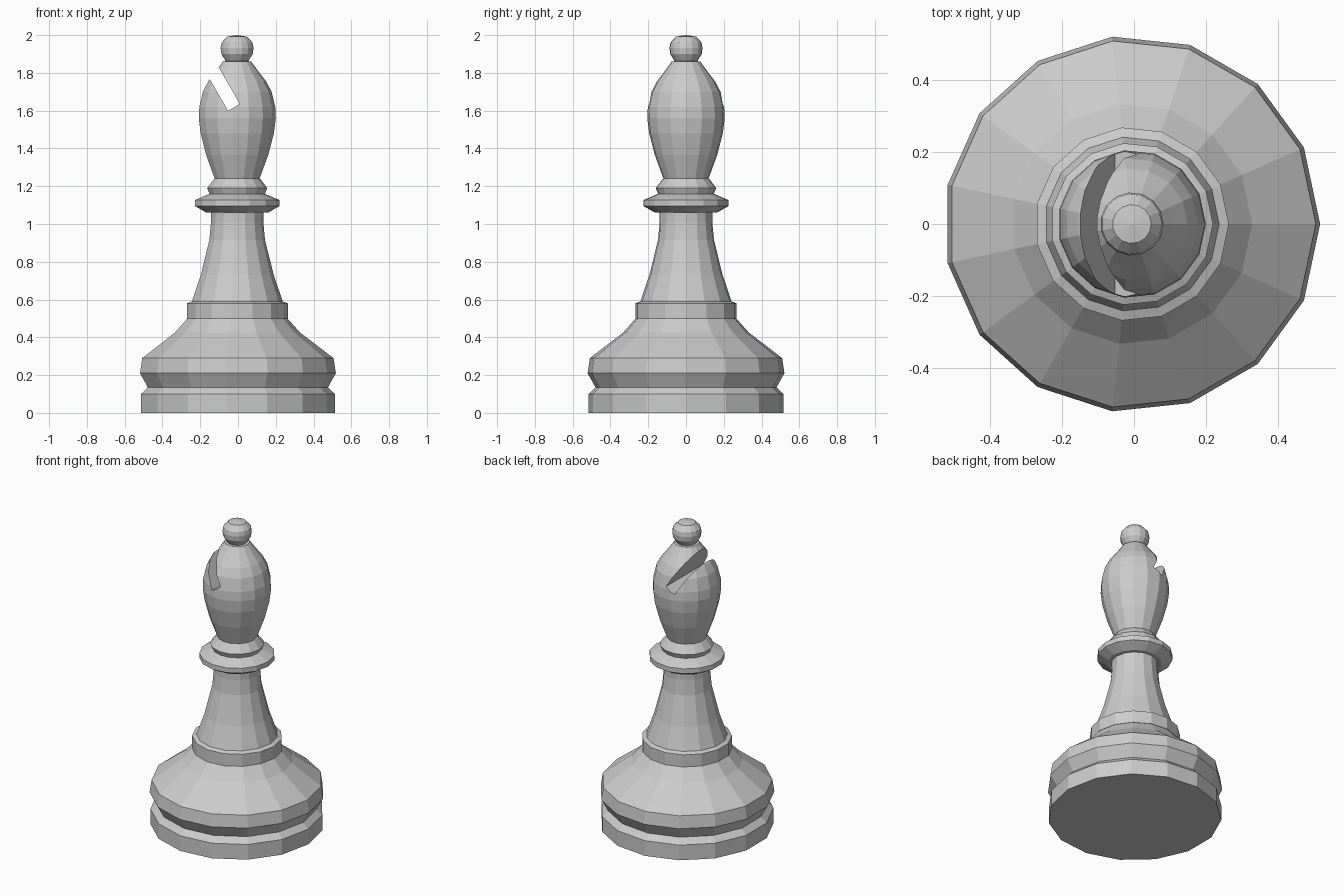
import bpy, bmesh
from math import cos, sin, pi, radians
from mathutils import Vector, Matrix

if "Cube" in bpy.data.objects:
    bpy.data.objects.remove(bpy.data.objects["Cube"])

SIDES = 15
CX = -0.006   # odd side count: shift so the bounds are centred

# Profiles of the turned parts, (radius, z) from bottom to top
base = [(0.519, 0.0), (0.519, 0.10), (0.482, 0.135), (0.524, 0.21), (0.512, 0.29),
        (0.335, 0.425), (0.268, 0.50)]
lower_ring = [(0.27, 0.50), (0.27, 0.58), (0.243, 0.59)]
stem = [(0.195, 0.73), (0.149, 0.915), (0.140, 1.01), (0.140, 1.06)]
collar = [(0.165, 1.06), (0.226, 1.095), (0.226, 1.127), (0.148, 1.16),
          (0.161, 1.19), (0.125, 1.237)]
head = [(0.120, 1.24), (0.166, 1.365), (0.196, 1.48), (0.206, 1.56), (0.203, 1.62),
        (0.184, 1.70), (0.155, 1.755), (0.120, 1.80), (0.076, 1.86)]
finial = [(0.060, 1.862), (0.084, 1.90), (0.088, 1.932), (0.083, 1.96), (0.054, 1.992)]


def lathe(name, profile, top_z):
    """Closed solid of revolution with flat faces."""
    bm = bmesh.new()
    rings = [[bm.verts.new((CX + r * cos(2 * pi * i / SIDES), r * sin(2 * pi * i / SIDES), z))
              for i in range(SIDES)] for r, z in profile]
    for a, b in zip(rings, rings[1:]):
        for i in range(SIDES):
            j = (i + 1) % SIDES
            bm.faces.new((a[i], a[j], b[j], b[i]))
    bm.faces.new(rings[0][::-1])
    tip = bm.verts.new((CX, 0, top_z))
    for i in range(SIDES):
        bm.faces.new((rings[-1][i], rings[-1][(i + 1) % SIDES], tip))
    bmesh.ops.recalc_face_normals(bm, faces=bm.faces)
    me = bpy.data.meshes.new(name)
    bm.to_mesh(me)
    bm.free()
    ob = bpy.data.objects.new(name, me)
    bpy.context.collection.objects.link(ob)
    return ob


# One continuous turned body
body = lathe("turned_body", base + lower_ring + stem + collar + head + finial, 2.0)

# Slanted slot cutter across the head
tilt = Matrix.Rotation(radians(-30), 4, 'Y')
length = 0.5
centre = Vector((-0.0215, 0, 1.6175)) + tilt @ Vector((0, 0, length / 2))
bpy.ops.mesh.primitive_cube_add(size=1)
cutter = bpy.context.object
cutter.name = "slot_cutter"
cutter.matrix_world = Matrix.Translation(centre) @ tilt @ Matrix.Diagonal((0.072, 1, length, 1))
cutter.hide_render = True
cutter.display_type = 'WIRE'

# Cut the slot
cut = body.modifiers.new("slot", 'BOOLEAN')
cut.operation = 'DIFFERENCE'
cut.solver = 'EXACT'
cut.object = cutter
bpy.context.view_layer.update()
bpy.ops.object.select_all(action='DESELECT')
body.select_set(True)
bpy.context.view_layer.objects.active = body
bpy.ops.object.modifier_apply(modifier="slot")
bpy.data.objects.remove(cutter, do_unlink=True)
